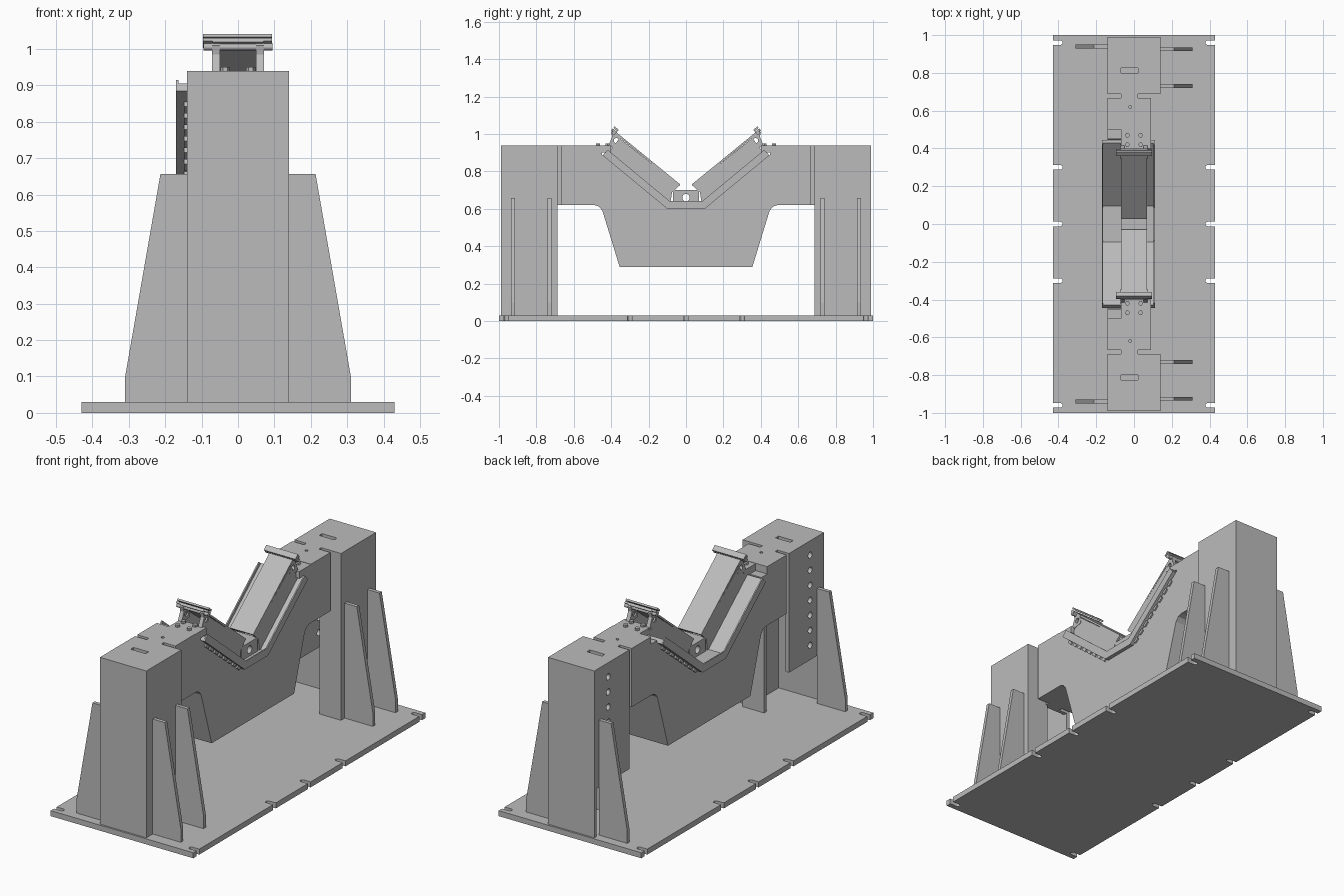
import bpy, bmesh, math
from mathutils import Vector

cube = bpy.data.objects.get("Cube")
if cube:
    bpy.data.objects.remove(cube, do_unlink=True)

steel = bpy.data.materials.new("steel_grey")
steel.use_nodes = True
GREY = (0.5, 0.5, 0.5, 1)
steel.diffuse_color = GREY
steel.node_tree.nodes["Principled BSDF"].inputs["Base Color"].default_value = GREY


def place(axis, p, t):
    """Put a 2D profile point at depth t along the given axis."""
    return {"x": (t, p[0], p[1]), "y": (p[0], t, p[1]), "z": (p[0], p[1], t)}[axis]


def add_prism(bm, axis, pts, a, b):
    low = [bm.verts.new(place(axis, p, a)) for p in pts]
    high = [bm.verts.new(place(axis, p, b)) for p in pts]
    bm.faces.new(low)
    bm.faces.new(high[::-1])
    for i in range(len(pts)):
        j = (i + 1) % len(pts)
        bm.faces.new((low[j], low[i], high[i], high[j]))


def build(name, prisms):
    """One object from a list of (axis, profile, start, end)."""
    bm = bmesh.new()
    for pr in prisms:
        add_prism(bm, *pr)
    bmesh.ops.recalc_face_normals(bm, faces=bm.faces)
    mesh = bpy.data.meshes.new(name)
    bm.to_mesh(mesh)
    bm.free()
    obj = bpy.data.objects.new(name, mesh)
    bpy.context.scene.collection.objects.link(obj)
    mesh.materials.append(steel)
    return obj


def cut(obj, prisms):
    """Cut the prisms out of an object."""
    cutter = build("cutter", prisms)
    mod = obj.modifiers.new("cut", "BOOLEAN")
    mod.operation, mod.solver, mod.object = "DIFFERENCE", "EXACT", cutter
    bpy.context.view_layer.objects.active = obj
    bpy.ops.object.modifier_apply(modifier=mod.name)
    bpy.data.objects.remove(cutter, do_unlink=True)


def rect(u0, u1, v0, v1):
    return [(u0, v0), (u1, v0), (u1, v1), (u0, v1)]


def box(x0, x1, y0, y1, z0, z1):
    return ("z", rect(x0, x1, y0, y1), z0, z1)


def circle(u, v, r, n=20):
    return [(u + r * math.cos(2 * math.pi * i / n),
             v + r * math.sin(2 * math.pi * i / n)) for i in range(n)]


def flip(pts, s):
    return [(p[0] * s, p[1]) for p in pts]


def both(pts):
    """Complete a half profile with its mirror image."""
    return pts + [(-u, v) for u, v in reversed(pts)]


# Base plate with rounded open slots along both long edges
base = build("base_plate", [box(-0.43, 0.43, -1, 1, 0, 0.03)])
slots = []
for s in (-1, 1):
    for y in (-0.96, -0.3, 0, 0.3, 0.96):
        arc = [(0.39 - 0.012 * math.sin(a * math.pi / 8),
                y + 0.012 * math.cos(a * math.pi / 8)) for a in range(9)]
        prof = [(0.45, y + 0.012)] + arc + [(0.45, y - 0.012)]
        slots.append(("z", flip(prof, s), -0.02, 0.05))
cut(base, slots)

# Central beam with a V-shaped seat and a deep belly
fillet = [(0.49, 0.62), (0.465, 0.612), (0.447, 0.59)]
beam = build("beam", [("x", both(
    [(0.10, 0.60), (0.45, 0.89), (0.45, 0.90), (0.50, 0.90), (0.50, 0.94),
     (0.668, 0.94), (0.668, 0.62)] + fillet + [(0.355, 0.29)]), -0.14, 0.09)])
cut(beam, [("z", circle(-0.02, s * 0.62, 0.008), 0.85, 1) for s in (-1, 1)])

# Bent seat sheet with raised lips along both edges
sheet = [(0.10, 0.60), (0.445, 0.885), (0.43, 0.905), (0.094, 0.625)]
lip = [(0.10, 0.60), (0.445, 0.885), (0.418, 0.915), (0.088, 0.642)]


def vee(half):
    lower, upper = half[:2], half[2:]
    mirror = [(-u, v) for u, v in half]
    return lower + upper + [mirror[3], mirror[2], mirror[1], mirror[0]]


build("seat_sheet", [("x", vee(sheet), -0.165, 0.105)])
for name, a in (("right_lip", -0.17), ("left_lip", 0.104)):
    build(name, [("x", vee(lip), a, a + 0.007)])

# Centre block with a cross hole
block = build("centre_block", [box(-0.07, 0.07, -0.07, 0.07, 0.61, 0.70)])
cut(block, [("x", circle(0, 0.66, 0.02), -0.1, 0.1)])

slope = Vector((0.775, 0.632))
normal = Vector((-0.632, 0.775))


def tilted(origin, u0, u1, n0, n1):
    """Rectangle aligned with the slope."""
    o = Vector(origin)
    return [tuple(o + slope * u + normal * n)
            for u, n in ((u0, n0), (u1, n0), (u1, n1), (u0, n1))]


for s, end in ((-1, "front"), (1, "back")):
    def span(a, b):
        return (min(a * s, b * s), max(a * s, b * s))

    def sbox(x0, x1, a, b, z0, z1):
        return box(x0, x1, *span(a, b), z0, z1)

    # Hollow tower made of plates, open at the lower inner corner
    build(end + "_tower_outer_wall", [sbox(-0.14, 0.14, 0.97, 0.99, 0.03, 0.94)])
    build(end + "_tower_left_wall", [sbox(0.12, 0.14, 0.688, 0.97, 0.03, 0.94)])
    build(end + "_tower_inner_wall", [
        sbox(0.01, 0.12, 0.688, 0.708, 0.03, 0.62),
        sbox(-0.12, 0.12, 0.688, 0.708, 0.62, 0.92)])
    side = build(end + "_tower_right_wall",
                 [sbox(-0.14, -0.12, 0.688, 0.97, 0.29, 0.94)])
    cut(side, [("x", circle(s * 0.87, 0.37 + 0.082 * i, 0.017), -0.2, -0.1)
               for i in range(7)])
    top = build(end + "_tower_top", [sbox(-0.12, 0.12, 0.688, 0.97, 0.92, 0.94)])
    cut(top, [sbox(-0.07, 0.02, 0.80, 0.825, 0.9, 1)])
    build(end + "_beam_neck", [sbox(-0.07, 0.02, 0.66, 0.69, 0.62, 0.94)])

    # Tapered gussets
    rib = [(0.14, 0.03), (0.31, 0.03), (0.31, 0.10), (0.213, 0.657), (0.14, 0.657)]
    for side_x, y, label in ((1, 0.73, "left_inner"), (1, 0.925, "left_outer"),
                             (-1, 0.94, "right")):
        build(end + "_" + label + "_gusset",
              [("y", flip(rib, side_x), *span(y - 0.01, y + 0.01))])

    # Bolted mounting plate above the seat
    build(end + "_mount_plate", [sbox(-0.07, 0.09, 0.40, 0.50, 0.90, 0.938)])
    build(end + "_bolts", [("z", circle(x, s * y, 0.013, 6), 0.938, 0.95)
                           for x in (-0.035, 0.035) for y in (0.42, 0.47)])

    # Sloped cover: lid on two side walls
    lid = tilted((0.03, 0.73), 0, 0.47, -0.01, 0)
    build(end + "_cover_lid", [("x", flip(lid, s), -0.07, 0.07)])
    wall = [(0.036, 0.725), (0.075, 0.688), (0.085, 0.62), (0.11, 0.62),
            (0.43, 0.89), (0.40, 0.92), (0.355, 0.978)]
    for x, label in ((-0.07, "right"), (0.058, "left")):
        build(end + "_cover_" + label + "_wall", [("x", flip(wall, s), x, x + 0.012)])

    # Pierced hinge lugs, rod and cross bars at the top of the cover
    for x, label in ((-0.072, "right"), (0.05, "left")):
        lug = build(end + "_" + label + "_lug", [("x", flip(
            [(0.345, 0.94), (0.42, 0.925), (0.395, 0.985), (0.40, 1.01),
             (0.385, 1.022), (0.35, 0.985)], s), x, x + 0.022)])
        cut(lug, [("x", circle(s * 0.372, 0.965, 0.014), x - 0.05, x + 0.05)])
    build(end + "_hinge_rod", [("x", circle(s * 0.387, 1.006, 0.01), -0.095, 0.095)])
    for n, label in ((0.004, "lower"), (0.018, "upper")):
        bar = tilted((0.385, 1.012), -0.014, 0.016, n - 0.004, n + 0.006)
        build(end + "_" + label + "_cross_bar", [("x", flip(bar, s), -0.096, 0.094)])

    # Short tabs under the seat sheet
    tabs = [tilted((0.10, 0.60), 0.02 + 0.05 * i, 0.05 + 0.05 * i, -0.014, 0.001)
            for i in range(8)]
    build(end + "_seat_tabs", [("x", flip(t, s), x, x + 0.008)
                               for t in tabs for x in (0.09, -0.148)])
